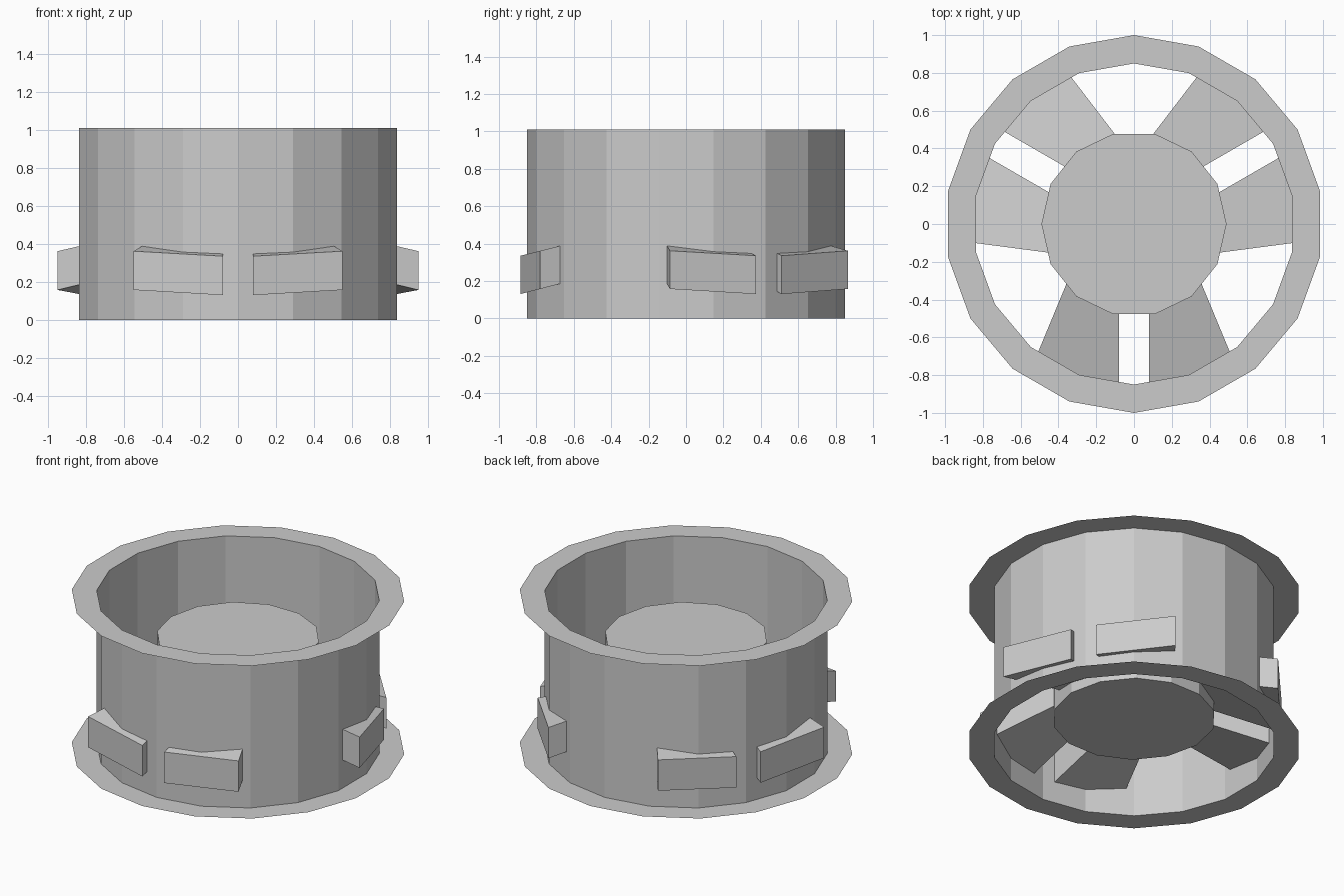
import bpy, bmesh
from math import sin, cos, pi, radians

if "Cube" in bpy.data.objects:
    bpy.data.objects.remove(bpy.data.objects["Cube"])


def finish(name, bm):
    bmesh.ops.recalc_face_normals(bm, faces=bm.faces[:])
    mesh = bpy.data.meshes.new(name)
    bm.to_mesh(mesh)
    bm.free()
    obj = bpy.data.objects.new(name, mesh)
    bpy.context.collection.objects.link(obj)
    return obj


def lathe(name, profile, sides, start=0.0, caps=False):
    """Sweep an (r, z) profile around z with flat facets."""
    bm = bmesh.new()
    rings = [[bm.verts.new((r * cos(start + 2 * pi * i / sides),
                            r * sin(start + 2 * pi * i / sides), z))
              for i in range(sides)] for r, z in profile]
    for a, b in zip(rings, rings[1:]):
        for i in range(sides):
            j = (i + 1) % sides
            bm.faces.new((a[i], a[j], b[j], b[i]))
    if caps:
        bm.faces.new(rings[0][::-1])
        bm.faces.new(rings[-1])
    return finish(name, bm)


# thin barrel with flat flanges at both ends
lathe("rim_barrel", [(1.0, 0), (0.85, 0), (0.85, 1.01), (1.0, 1.01)], 18, pi / 2)

# solid hub
lathe("hub", [(0.49, 0.18), (0.49, 0.74)], 14, 0, True)

# spoke outline: u along the pair axis, v across it; slopes up towards the hub
OUTLINE = [(0.40, 0.08), (0.885, 0.08), (0.78, 0.55), (0.31, 0.355)]


def spoke(name, axis, side):
    bm = bmesh.new()

    def ring(z0, slope):
        return [bm.verts.new((u * cos(axis) - side * v * sin(axis),
                              u * sin(axis) + side * v * cos(axis),
                              z0 + slope * (0.885 - u))) for u, v in OUTLINE]

    low, high = ring(0.13, 0.26), ring(0.335, 0.25)
    bm.faces.new(low[::-1])
    bm.faces.new(high)
    for i in range(4):
        j = (i + 1) % 4
        bm.faces.new((low[i], low[j], high[j], high[i]))
    finish(name, bm)


# three mirrored pairs of spokes
for n, angle in enumerate((-90, 30, 150), 1):
    spoke(f"spoke_{n}_left", radians(angle), 1)
    spoke(f"spoke_{n}_right", radians(angle), -1)
